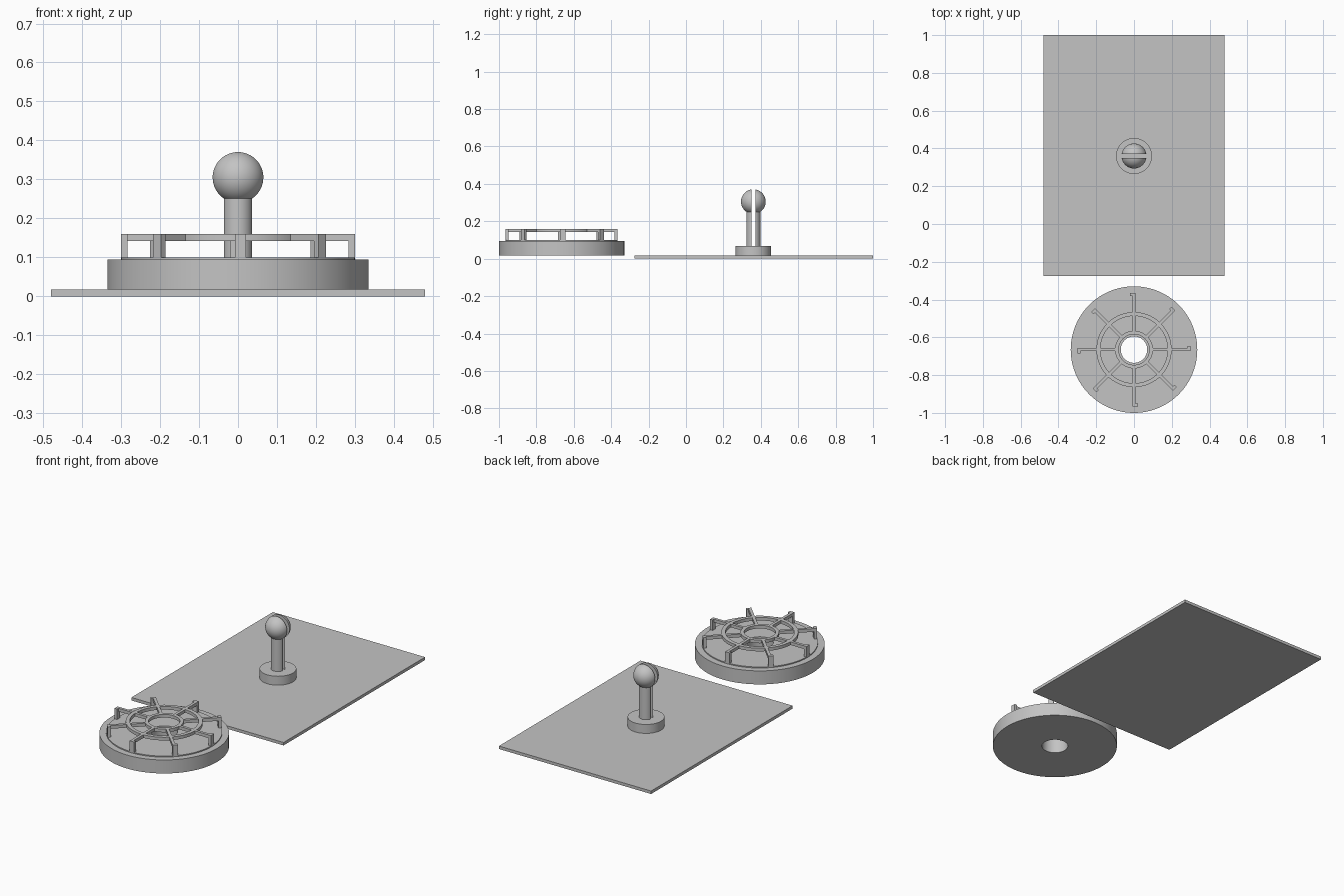
import bpy, bmesh, math
from mathutils import Matrix, Vector

cube = bpy.data.objects.get("Cube")
if cube:
    bpy.data.objects.remove(cube, do_unlink=True)

grey = bpy.data.materials.new("plain grey")
grey.use_nodes = True
colour = (0.55, 0.55, 0.55, 1)
grey.diffuse_color = colour
grey.node_tree.nodes["Principled BSDF"].inputs["Base Color"].default_value = colour

PLATE_TOP = 0.017
WHEEL = Vector((0, -0.665, 0))   # centre of the turntable
PIN = Vector((0, 0.36, 0))       # centre of the snap pin


def finish(name, bm, location=(0, 0, 0), smooth=True):
    bmesh.ops.recalc_face_normals(bm, faces=bm.faces)
    mesh = bpy.data.meshes.new(name)
    bm.to_mesh(mesh)
    bm.free()
    mesh.materials.append(grey)
    obj = bpy.data.objects.new(name, mesh)
    obj.location = location
    bpy.context.collection.objects.link(obj)
    if smooth:
        bpy.ops.object.select_all(action='DESELECT')
        obj.select_set(True)
        bpy.context.view_layer.objects.active = obj
        bpy.ops.object.shade_smooth_by_angle()
    return obj


def lathe(profile, closed=False, steps=72):
    """Spin (radius, height) points around z."""
    bm = bmesh.new()
    verts = [bm.verts.new((r, 0, z)) for r, z in profile]
    pairs = list(zip(verts, verts[1:]))
    if closed:
        pairs.append((verts[-1], verts[0]))
    edges = [bm.edges.new(p) for p in pairs]
    bmesh.ops.spin(bm, geom=verts + edges, axis=(0, 0, 1), cent=(0, 0, 0),
                   angle=math.tau, steps=steps)
    bmesh.ops.remove_doubles(bm, verts=bm.verts, dist=1e-5)
    return bm


def add_box(bm, low, high, turn=0.0):
    low, high = Vector(low), Vector(high)
    matrix = (Matrix.Rotation(turn, 4, 'Z') @ Matrix.Translation((low + high) / 2)
              @ Matrix.Diagonal((*(high - low), 1)))
    bmesh.ops.create_cube(bm, size=1, matrix=matrix)


def ring(name, inner, outer, bottom, top):
    corners = [(inner, bottom), (outer, bottom), (outer, top), (inner, top)]
    return finish(name, lathe(corners, closed=True), WHEEL)


# Flat rectangular plate
bm = bmesh.new()
add_box(bm, (-0.48, -0.275, 0), (0.48, 1, PLATE_TOP))
finish("base_plate", bm, smooth=False)

# Round flange under the pin
finish("pin_flange", lathe([(0, PLATE_TOP), (0.095, PLATE_TOP), (0.095, 0.068),
                            (0, 0.068)]), PIN)

# Split pin: shaft and ball head, cut into two halves by a slot
BALL, CENTRE, SHAFT = 0.066, 0.305, 0.037
start = math.asin(SHAFT / BALL)
profile = [(0, 0.068), (SHAFT, 0.068)]
for i in range(25):
    a = math.pi - start - (math.pi - start) * i / 24
    profile.append((BALL * math.sin(a), CENTRE + BALL * math.cos(a)))
for name, side in (("pin_half_back", 1), ("pin_half_front", -1)):
    bm = lathe(profile)
    cut = bmesh.ops.bisect_plane(
        bm, geom=bm.verts[:] + bm.edges[:] + bm.faces[:],
        plane_co=(0, 0.011 * side, 0), plane_no=(0, side, 0), clear_inner=True)
    rim = [e for e in bm.edges if e.is_boundary]
    bmesh.ops.holes_fill(bm, edges=rim)
    finish(name, bm, PIN)

# Turntable body with a low raised step and a centre hole
body = [(0.07, PLATE_TOP), (0.335, PLATE_TOP), (0.335, 0.094),
        (0.3, 0.094), (0.3, 0.1), (0.07, 0.1)]
finish("turntable_body", lathe(body, closed=True, steps=96), WHEEL)

# Raised spider: two rings carried by eight hooked spokes
LOW, TOP = 0.142, 0.16
ring("inner_ring", 0.081, 0.1, LOW, TOP)
ring("outer_ring", 0.178, 0.199, LOW, TOP)
bm = bmesh.new()
for i in range(8):
    turn = math.tau * i / 8
    add_box(bm, (0.092, -0.008, LOW), (0.284, 0.008, TOP), turn)
    add_box(bm, (0.284, -0.008, 0.1), (0.3, 0.02, TOP), turn)
finish("spokes_and_legs", bm, WHEEL, smooth=False)
